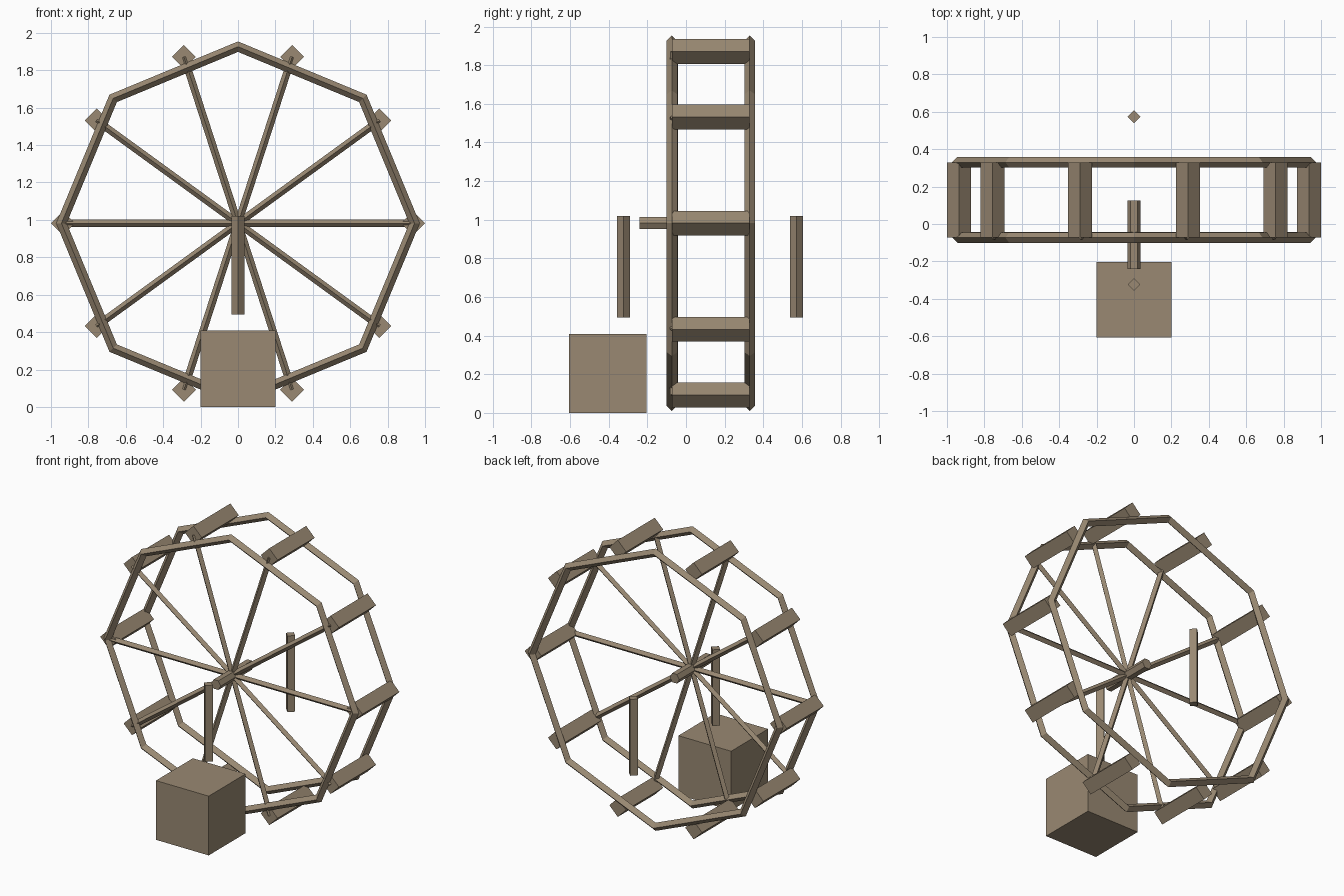
import bpy
from math import pi, cos, sin
from mathutils import Vector

if "Cube" in bpy.data.objects:
    bpy.data.objects.remove(bpy.data.objects["Cube"])

CZ = 0.982            # axle height
Y0, Y1 = -0.073, 0.33  # front and back rim planes

wood = bpy.data.materials.new("wood")
wood.diffuse_color = (0.32, 0.25, 0.17, 1)
wood.use_nodes = True
wood.node_tree.nodes["Principled BSDF"].inputs["Base Color"].default_value = wood.diffuse_color


def finish(name):
    ob = bpy.context.object
    ob.name = name
    ob.data.materials.append(wood)
    return ob


def bar(name, a, b, radius, sides=4, roll=0.0):
    """Low-sided prism running from a to b."""
    a, b = Vector(a), Vector(b)
    d = b - a
    bpy.ops.mesh.primitive_cylinder_add(vertices=sides, radius=radius, depth=d.length)
    ob = finish(name)
    ob.rotation_mode = 'QUATERNION'
    q = d.to_track_quat('Z', 'Y')
    ob.rotation_quaternion = q @ Vector((0, 0, 1)).rotation_difference(Vector((0, 0, 1)))
    if roll:
        for v in ob.data.vertices:
            x, y = v.co.x, v.co.y
            v.co.x, v.co.y = x * cos(roll) - y * sin(roll), x * sin(roll) + y * cos(roll)
    ob.location = (a + b) / 2
    return ob


# Octagonal rims with diamond section
for name, y in (("front_rim", Y0), ("back_rim", Y1)):
    bpy.ops.mesh.primitive_torus_add(major_segments=8, minor_segments=4,
                                     major_radius=0.944, minor_radius=0.028,
                                     location=(0, y, CZ), rotation=(pi / 2, 0, 0))
    finish(name)

# Ten paddles across the rims, each with a spoke at the front
for i in range(10):
    t = i * pi / 5
    x, z = 0.935 * cos(t), CZ + 0.935 * sin(t)
    bar(f"paddle_{i}", (x, Y0, z), (x, Y1, z), 0.064)
    bar(f"spoke_{i}", (0, -0.062, CZ), (x, -0.062, z), 0.02)

# Six-sided axle
bar("axle", (0, -0.24, CZ), (0, 0.125, CZ), 0.036, 6, pi / 6)

# Support posts in front of and behind the wheel
bar("front_post", (0, -0.323, 0.495), (0, -0.323, 1.02), 0.034)
bar("back_post", (0, 0.573, 0.495), (0, 0.573, 1.02), 0.034)

# Block at the foot of the front post
bpy.ops.mesh.primitive_cube_add(size=1, location=(0, -0.405, 0.204))
finish("base_block").scale = (0.402, 0.402, 0.408)
